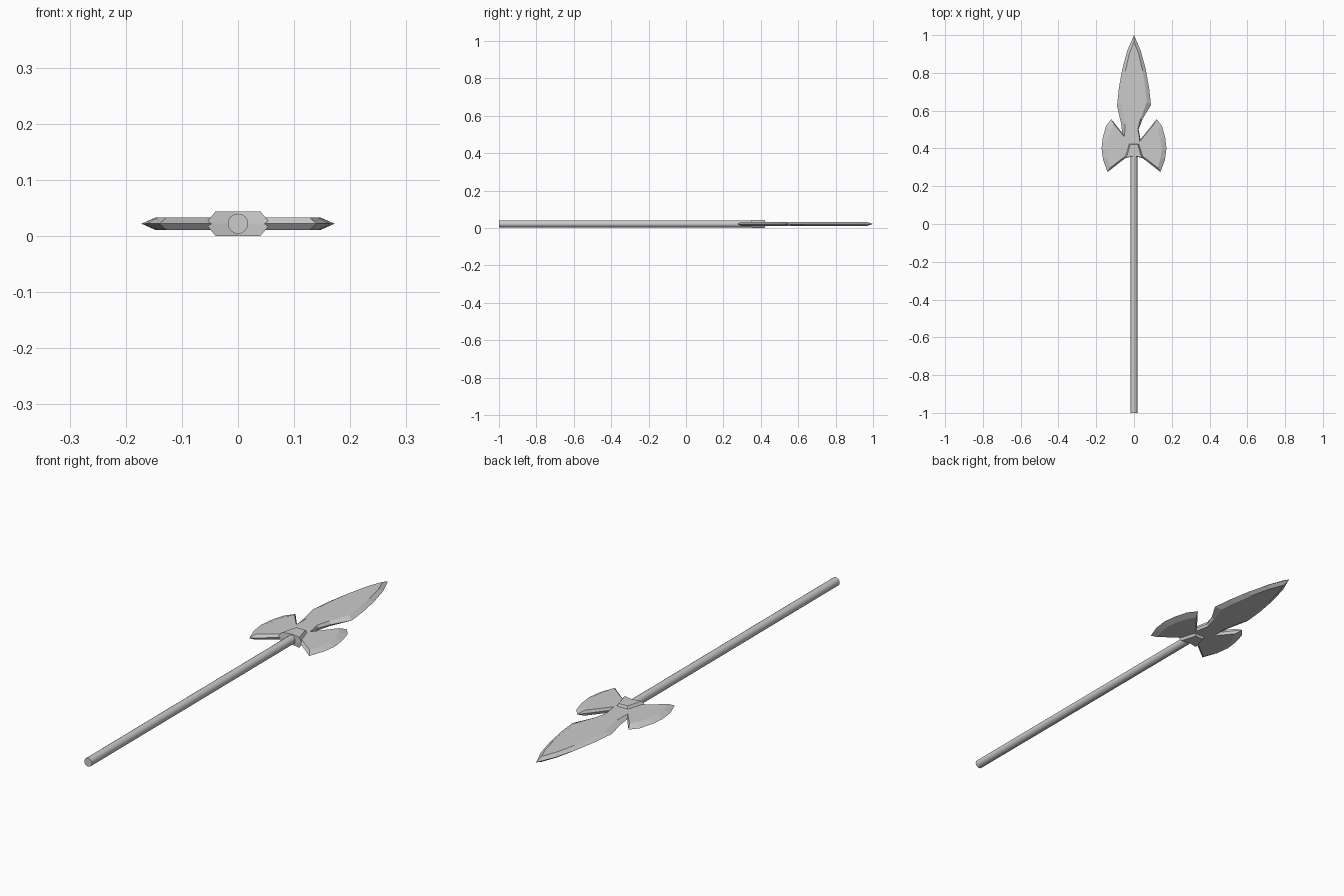
import bpy, bmesh, math

ZC = 0.022  # height of the weapon's centre plane


def bevelled_plate(name, edge, flat, half, mirror=False):
    """Solid with a sharp mid outline (edge) and smaller flat faces above and below."""
    bm = bmesh.new()
    n = len(edge)
    mid = [bm.verts.new((x, y, ZC)) for x, y in edge]
    for s in (1, -1):
        cap = [bm.verts.new((x, y, ZC + s * half)) for x, y in flat]
        bm.faces.new(cap)
        for i in range(n):
            j = (i + 1) % n
            bm.faces.new((mid[i], mid[j], cap[j], cap[i]))
    bmesh.ops.recalc_face_normals(bm, faces=bm.faces)
    me = bpy.data.meshes.new(name)
    bm.to_mesh(me)
    bm.free()
    ob = bpy.data.objects.new(name, me)
    bpy.context.collection.objects.link(ob)
    if mirror:
        ob.modifiers.new("mirror", 'MIRROR').use_mirror_merge = False
    return ob


# Shaft
bpy.ops.mesh.primitive_cylinder_add(vertices=16, radius=0.018, depth=1.4,
                                    location=(0, -0.3, ZC),
                                    rotation=(math.pi / 2, 0, 0))
bpy.context.object.name = "shaft"
bpy.ops.object.shade_smooth_by_angle(angle=math.radians(40))

# Spear blade: barbed leaf with a slightly uneven neck
bevelled_plate(
    "spear_blade",
    [(0, 1.0), (0.035, 0.92), (0.062, 0.82), (0.08, 0.72), (0.09, 0.63),
     (0.045, 0.555), (0.024, 0.5), (0.034, 0.45), (0.03, 0.38),
     (-0.03, 0.38), (-0.058, 0.44), (-0.068, 0.53), (-0.09, 0.625),
     (-0.08, 0.72), (-0.062, 0.82), (-0.035, 0.92)],
    [(0, 0.965), (0.025, 0.9), (0.046, 0.81), (0.06, 0.72), (0.068, 0.645),
     (0.035, 0.56), (0.02, 0.5), (0.03, 0.45), (0.03, 0.38),
     (-0.03, 0.38), (-0.05, 0.44), (-0.048, 0.53), (-0.068, 0.645),
     (-0.06, 0.72), (-0.046, 0.81), (-0.025, 0.9)],
    0.0115)

# Pair of axe blades
bevelled_plate(
    "axe_blades",
    [(0.12, 0.555), (0.148, 0.52), (0.165, 0.46), (0.172, 0.40),
     (0.164, 0.34), (0.14, 0.275), (0.025, 0.365), (0.025, 0.435)],
    [(0.105, 0.527), (0.124, 0.495), (0.139, 0.45), (0.146, 0.40),
     (0.141, 0.35), (0.127, 0.297), (0.025, 0.375), (0.025, 0.43)],
    0.0115, mirror=True)

# Collar joining the shaft and blades
bevelled_plate(
    "collar",
    [(0.058, 0.345), (0.03, 0.43), (-0.03, 0.43), (-0.058, 0.345), (0, 0.36)],
    [(0.04, 0.352), (0.02, 0.42), (-0.02, 0.42), (-0.04, 0.352), (0, 0.36)],
    0.022)
